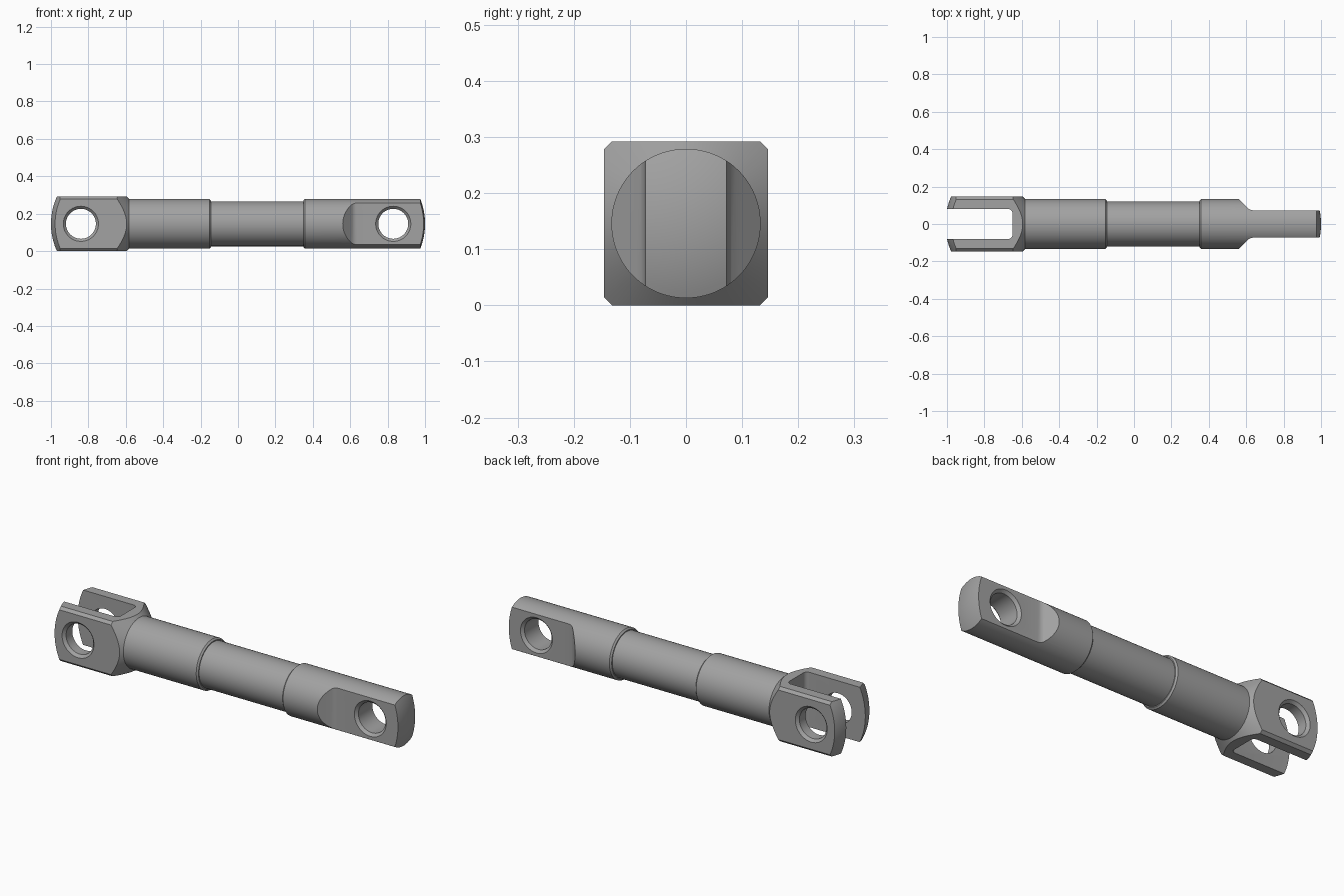
import bpy, bmesh, math
from mathutils import Matrix

if "Cube" in bpy.data.objects:
    bpy.data.objects.remove(bpy.data.objects["Cube"], do_unlink=True)

AXIS_Z = 0.146      # height of the rod axis
HALF = 0.146        # half width of the square fork
R_BODY, R_WAIST = 0.133, 0.12
FLAT = 0.0725       # half thickness of the tang
DOME_R = 0.36

steel = bpy.data.materials.new("steel_grey")
steel.use_nodes = True
GREY = (0.36, 0.36, 0.36, 1)
steel.diffuse_color = GREY
steel.node_tree.nodes["Principled BSDF"].inputs["Base Color"].default_value = GREY


def finish(name, bm):
    bmesh.ops.recalc_face_normals(bm, faces=bm.faces)
    me = bpy.data.meshes.new(name)
    bm.to_mesh(me)
    bm.free()
    me.materials.append(steel)
    ob = bpy.data.objects.new(name, me)
    bpy.context.collection.objects.link(ob)
    return ob


def lathe(name, profile, matrix, segments=96):
    """Turn (position, radius) points round the local x axis; ends close to points."""
    bm = bmesh.new()
    rings = []
    for x, r in profile:
        if r < 1e-6:
            rings.append([bm.verts.new((x, 0, 0))])
        else:
            angles = [2 * math.pi * i / segments for i in range(segments)]
            rings.append([bm.verts.new((x, r * math.cos(a), r * math.sin(a))) for a in angles])
    for a, b in zip(rings, rings[1:]):
        for i in range(segments):
            j = (i + 1) % segments
            corners = [a[i % len(a)], a[j % len(a)], b[j % len(b)], b[i % len(b)]]
            bm.faces.new(list(dict.fromkeys(corners)))
    bm.transform(matrix)
    return finish(name, bm)


def prism(name, points, height):
    """Extrude an xy outline equally above and below the rod axis."""
    bm = bmesh.new()
    face = bm.faces.new([bm.verts.new((x, y, AXIS_Z - height)) for x, y in points])
    top = bmesh.ops.extrude_face_region(bm, geom=[face])["geom"]
    verts = [v for v in top if isinstance(v, bmesh.types.BMVert)]
    bmesh.ops.translate(bm, verts=verts, vec=(0, 0, 2 * height))
    return finish(name, bm)


def boolean(ob, cutter, operation="DIFFERENCE"):
    mod = ob.modifiers.new("cut", "BOOLEAN")
    mod.operation, mod.object, mod.solver = operation, cutter, "EXACT"
    bpy.context.view_layer.objects.active = ob
    bpy.ops.object.modifier_apply(modifier=mod.name)
    bpy.data.objects.remove(cutter, do_unlink=True)


def dome(apex, side, radius, steps=12):
    """Spherical end cap profile, from the axis out to the given radius."""
    pts = []
    for i in range(steps + 1):
        r = radius * i / steps
        pts.append((apex - side * (DOME_R - math.sqrt(DOME_R ** 2 - r * r)), r))
    return pts


def pin_hole(x, face):
    """Countersunk cross hole through faces at y = +-face."""
    sink, r, out = 0.014, 0.08, 0.05
    half = [(face - sink, r), (face + out, r + sink + out), (face + out, 0)]
    profile = [(-y, rad) for y, rad in reversed(half)] + half
    turn = Matrix.Translation((x, 0, AXIS_Z)) @ Matrix.Rotation(math.pi / 2, 4, "Z")
    return lathe("hole_cutter", profile, turn, 64)


along = Matrix.Translation((0, 0, AXIS_Z))

# Fork: chamfered square bar, trimmed by a domed and coned turning
bm = bmesh.new()
bmesh.ops.create_cube(bm, size=1)
bm.transform(Matrix.Translation((-0.8, 0, AXIS_Z)) @ Matrix.Diagonal((0.5, 2 * HALF, 2 * HALF, 1)))
long_edges = [e for e in bm.edges if abs(e.verts[0].co.x - e.verts[1].co.x) > 0.1]
bmesh.ops.bevel(bm, geom=long_edges, offset=0.014, segments=1, affect="EDGES")
fork = finish("fork", bm)
turning = dome(-1.009, -1, 0.215) + [(-0.664, 0.215), (-0.577, 0.128), (-0.577, 0)]
boolean(fork, lathe("fork_turning", turning, along), "INTERSECT")

# Fork slot with rounded inner corners
slot_end, slot_half, fillet = -0.65, 0.08, 0.022
corner = [(slot_end - fillet + fillet * math.sin(a), slot_half - fillet + fillet * math.cos(a))
          for a in [math.pi / 2 * i / 6 for i in range(7)]]
outline = [(-1.1, slot_half)] + corner
outline += [(x, -y) for x, y in reversed(outline)]
boolean(fork, prism("slot_cutter", outline, 0.3))
boolean(fork, pin_hole(-0.84, HALF))

# Shaft: stepped rod with eased shoulders and a domed tang end
c = 0.008
profile = [(-0.62, 0), (-0.62, R_BODY), (-0.145 - c, R_BODY), (-0.145, R_BODY - c),
           (-0.145, R_WAIST), (0.35, R_WAIST), (0.35, R_BODY - c), (0.35 + c, R_BODY)]
profile += reversed(dome(1.0, 1, R_BODY))
shaft = lathe("shaft_and_tang", profile, along)

# Tang flats with sloped run-outs
flat = [(0.5, 0.193), (0.605, 0.088), (0.614, 0.080), (0.625, 0.0745), (0.64, FLAT),
        (1.1, FLAT), (1.1, 0.3), (0.5, 0.3)]
for side in (1, -1):
    boolean(shaft, prism("flat_cutter", [(x, side * y) for x, y in flat], 0.3))
boolean(shaft, pin_hole(0.83, FLAT))

# Smooth turned surfaces, sharp machined edges
for ob in (fork, shaft):
    bpy.ops.object.select_all(action="DESELECT")
    ob.select_set(True)
    bpy.context.view_layer.objects.active = ob
    bpy.ops.object.shade_smooth_by_angle(angle=math.radians(25))
